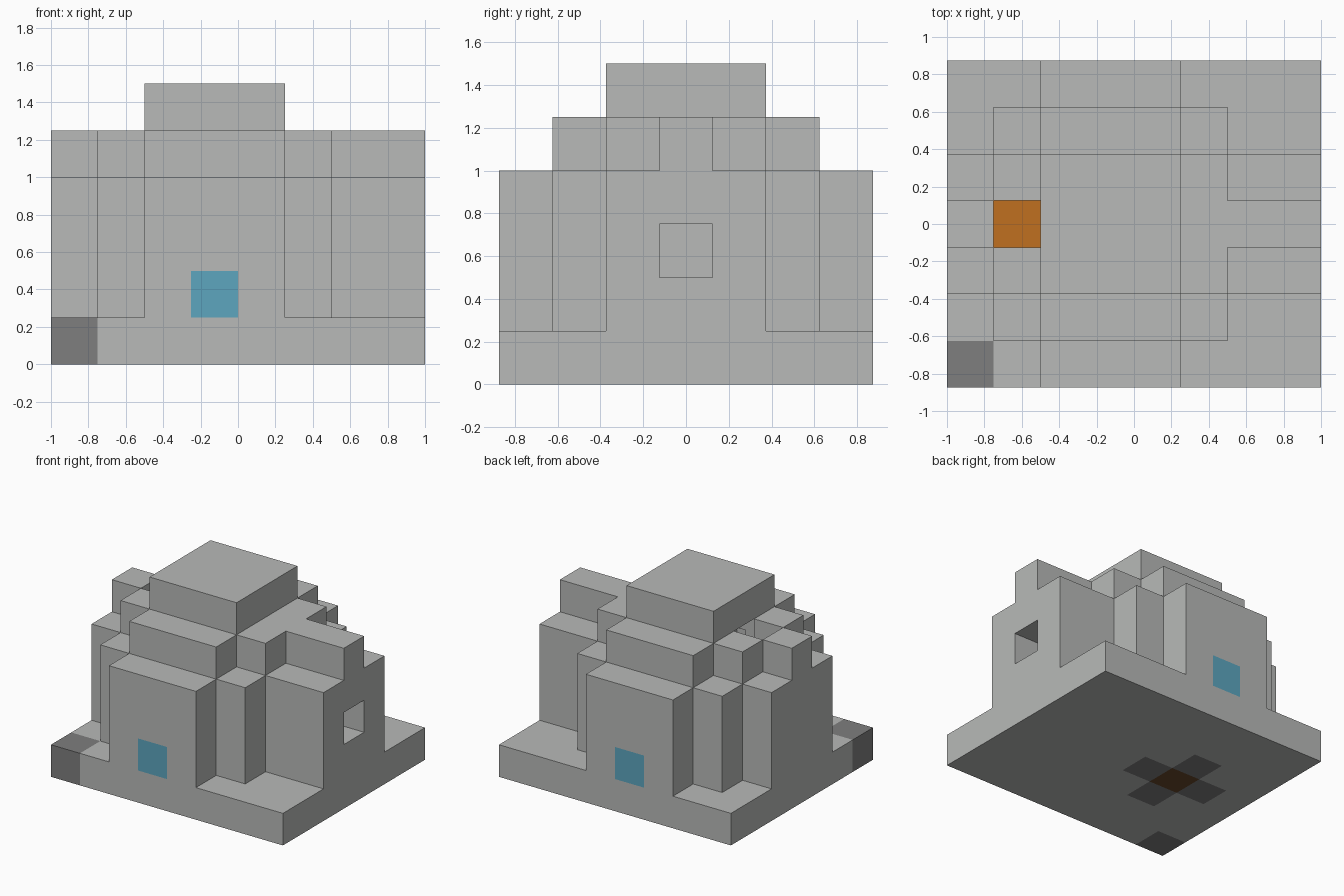
import bpy
import bmesh
from mathutils import Vector

cube = bpy.data.objects.get("Cube")
if cube:
    bpy.data.objects.remove(cube, do_unlink=True)

CELL = 0.25
ORIGIN = Vector((-1.0, -0.875, 0.0))


def material(name, r, g, b):
    mat = bpy.data.materials.new(name)
    mat.use_nodes = True
    mat.diffuse_color = (r, g, b, 1)
    bsdf = mat.node_tree.nodes["Principled BSDF"]
    bsdf.inputs["Base Color"].default_value = (r, g, b, 1)
    bsdf.inputs["Roughness"].default_value = 0.9
    return mat


stone = material("light stone", 0.48, 0.49, 0.48)
dark = material("dark stone", 0.21, 0.21, 0.21)
glass = material("blue glass", 0.11, 0.38, 0.52)
ember = material("orange ember", 0.53, 0.16, 0.014)
wood = material("charred wood", 0.14, 0.067, 0.023)


def block(x, y, z):
    """Set of grid cells; each argument is an inclusive (first, last) pair."""
    span = [range(a, b + 1) for a, b in (x, y, z)]
    return {(i, j, k) for i in span[0] for j in span[1] for k in span[2]}


def cell(i, j, k):
    return {(i, j, k)}


# Foundation slab with its coloured blocks
corner = cell(0, 0, 0)
log = cell(2, 3, 0)
hearth = cell(1, 3, 0) | cell(3, 3, 0) | cell(2, 2, 0) | cell(2, 4, 0)
slab = block((0, 7), (0, 6), (0, 0)) - corner - log - hearth

# Cross-shaped hollow walls, with a window through the left end
rooms = (block((3, 3), (1, 5), (1, 3)) | block((1, 6), (3, 3), (1, 3))
         | block((2, 4), (2, 4), (1, 4)))
front_pane = cell(3, 0, 1)
back_pane = cell(3, 6, 1)
walls = (block((2, 4), (0, 6), (1, 3)) | block((0, 7), (2, 4), (1, 3))
         | block((1, 5), (1, 5), (1, 3)))
walls -= rooms | front_pane | back_pane | cell(7, 3, 2)

# Stepped upper tier and ridge, open at the smoke hole
tier = (block((2, 4), (1, 5), (4, 4)) | block((0, 7), (3, 3), (4, 4))
        | block((1, 5), (2, 4), (4, 4)))
tier -= rooms | cell(1, 3, 4)

parts = {
    "foundation": (slab, stone),
    "corner_stone": (corner, dark),
    "hearth_stones": (hearth, dark),
    "hearth_log": (log, wood),
    "fire": (cell(1, 3, 1), ember),
    "walls": (walls, stone),
    "front_window": (front_pane, glass),
    "back_window": (back_pane, glass),
    "upper_tier": (tier, stone),
    "roof": (block((2, 4), (2, 4), (5, 5)), stone),
}
solid = set().union(*(cells for cells, _ in parts.values()))


def build(name, cells, mat):
    """Mesh the outer faces of the cells, skipping those against other parts."""
    bm = bmesh.new()
    for c in sorted(cells):
        middle = Vector(c) + Vector((0.5, 0.5, 0.5))
        for axis in range(3):
            for sign in (-1, 1):
                n = Vector((0, 0, 0))
                n[axis] = sign
                if tuple(int(v) for v in Vector(c) + n) in solid:
                    continue
                u = Vector((0, 0, 0))
                u[(axis + 1) % 3] = 0.5
                v = n.cross(u)
                mid = middle + n / 2
                ring = (mid - u - v, mid + u - v, mid + u + v, mid - u + v)
                bm.faces.new([bm.verts.new(ORIGIN + p * CELL) for p in ring])
    bmesh.ops.remove_doubles(bm, verts=bm.verts[:], dist=0.001)
    mesh = bpy.data.meshes.new(name)
    bm.to_mesh(mesh)
    bm.free()
    mesh.materials.append(mat)
    bpy.context.collection.objects.link(bpy.data.objects.new(name, mesh))


for part, (cells, mat) in parts.items():
    build(part, cells, mat)
